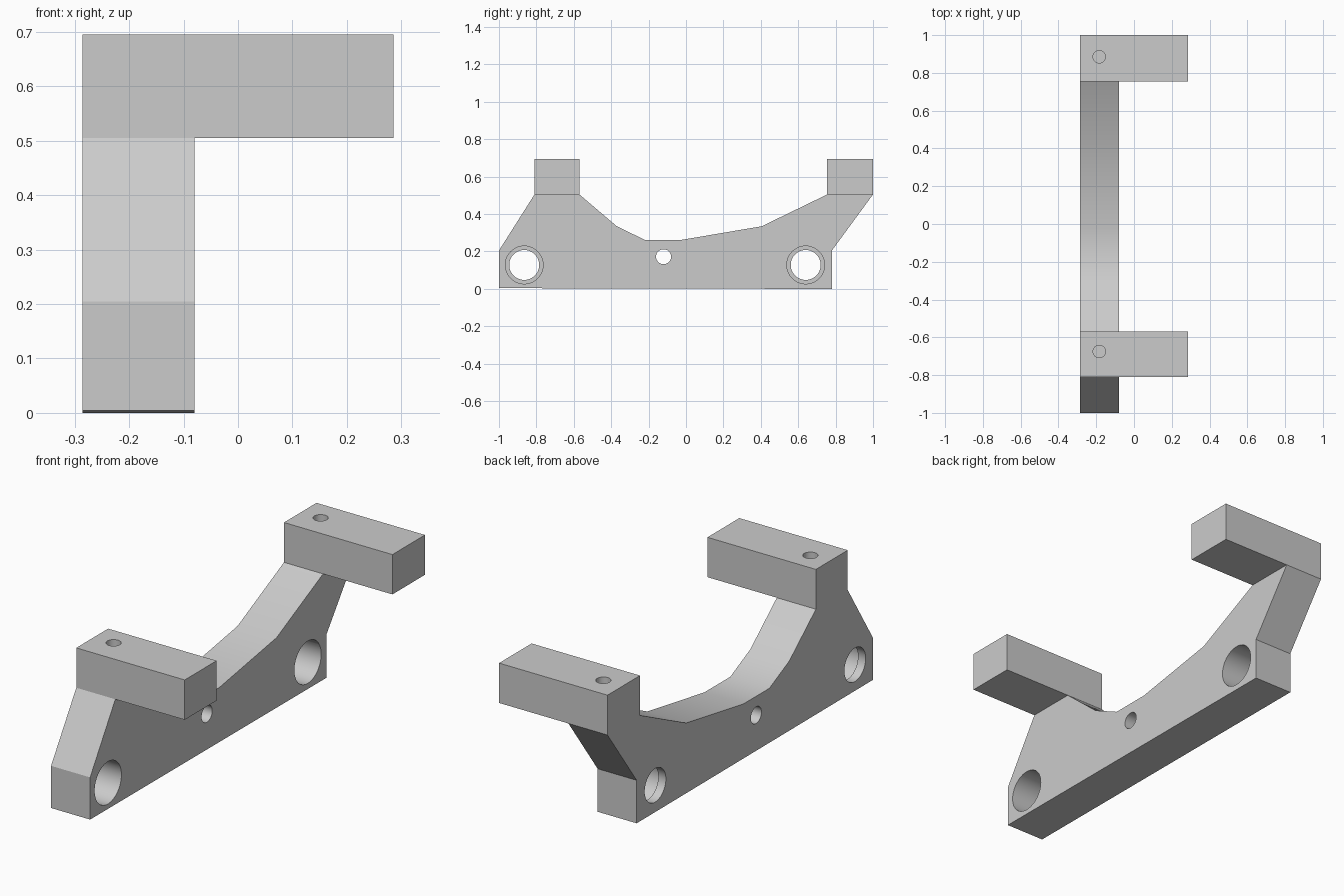
import bpy, bmesh, math
from mathutils import Vector

cube = bpy.data.objects.get("Cube")
if cube:
    bpy.data.objects.remove(cube, do_unlink=True)

BACK, FACE, TIP = -0.286, -0.08, 0.286     # x of plate back, plate face, arm ends
SHELF, TOP = 0.505, 0.695                  # z of arm underside and top

grey = bpy.data.materials.new("satin grey")
grey.use_nodes = True
colour = (0.6, 0.6, 0.6, 1)
grey.diffuse_color = colour
grey.node_tree.nodes["Principled BSDF"].inputs["Base Color"].default_value = colour


def finish(name, bm):
    bmesh.ops.recalc_face_normals(bm, faces=bm.faces)
    mesh = bpy.data.meshes.new(name)
    bm.to_mesh(mesh)
    bm.free()
    mesh.materials.append(grey)
    obj = bpy.data.objects.new(name, mesh)
    bpy.context.collection.objects.link(obj)
    return obj


def prism(name, outline, x0, x1):
    """Extrude a (y, z) outline from x0 to x1."""
    bm = bmesh.new()
    face = bm.faces.new([bm.verts.new((x0, y, z)) for y, z in outline])
    moved = bmesh.ops.extrude_face_region(bm, geom=[face])["geom"]
    verts = [v for v in moved if isinstance(v, bmesh.types.BMVert)]
    bmesh.ops.translate(bm, verts=verts, vec=(x1 - x0, 0, 0))
    return finish(name, bm)


def rod(name, start, end, radius):
    """Cylinder between two points."""
    start, end = Vector(start), Vector(end)
    axis = end - start
    bm = bmesh.new()
    bmesh.ops.create_cone(bm, cap_ends=True, segments=48, radius1=radius,
                          radius2=radius, depth=axis.length)
    turn = Vector((0, 0, 1)).rotation_difference(axis).to_matrix()
    bmesh.ops.rotate(bm, verts=bm.verts, matrix=turn)
    bmesh.ops.translate(bm, verts=bm.verts, vec=(start + end) / 2)
    return finish(name, bm)


def combine(obj, other, operation):
    mod = obj.modifiers.new(operation.title(), 'BOOLEAN')
    mod.operation, mod.solver, mod.object = operation, 'EXACT', other
    bpy.context.view_layer.objects.active = obj
    bpy.ops.object.modifier_apply(modifier=mod.name)
    bpy.data.objects.remove(other, do_unlink=True)


# Upright plate with a cradle-shaped top edge
bracket = prism("bracket", [
    (-1, 0.004), (0.78, 0), (0.78, 0.205), (1, SHELF), (0.755, SHELF),
    (0.405, 0.335), (-0.025, 0.262), (-0.22, 0.262), (-0.37, 0.335),
    (-0.57, SHELF), (-0.81, SHELF), (-1, 0.205)], BACK, FACE)

# Two arms standing on the plate ends
for y0, y1 in ((-0.81, -0.57), (0.755, 1)):
    arm = prism("arm", [(y0, SHELF), (y1, SHELF), (y1, TOP), (y0, TOP)], BACK, TIP)
    combine(bracket, arm, 'UNION')

# Mounting holes, counterbored from the face and leaving a thin lip at the back
for y in (-0.865, 0.64):
    combine(bracket, rod("bore", (BACK - 0.1, y, 0.128), (FACE + 0.1, y, 0.128), 0.08),
            'DIFFERENCE')
    combine(bracket, rod("counterbore", (BACK + 0.04, y, 0.128), (FACE + 0.1, y, 0.128), 0.101),
            'DIFFERENCE')

# Small through hole near the middle
combine(bracket, rod("pin_hole", (BACK - 0.1, -0.12, 0.172), (FACE + 0.1, -0.12, 0.172), 0.04),
        'DIFFERENCE')

# Blind screw holes in the arm tops
for y in (-0.675, 0.885):
    combine(bracket, rod("screw_hole", (-0.184, y, SHELF), (-0.184, y, TOP + 0.1), 0.033),
            'DIFFERENCE')

bpy.ops.object.select_all(action='DESELECT')
bracket.select_set(True)
bpy.context.view_layer.objects.active = bracket
bpy.ops.object.shade_smooth_by_angle(angle=math.radians(30))
